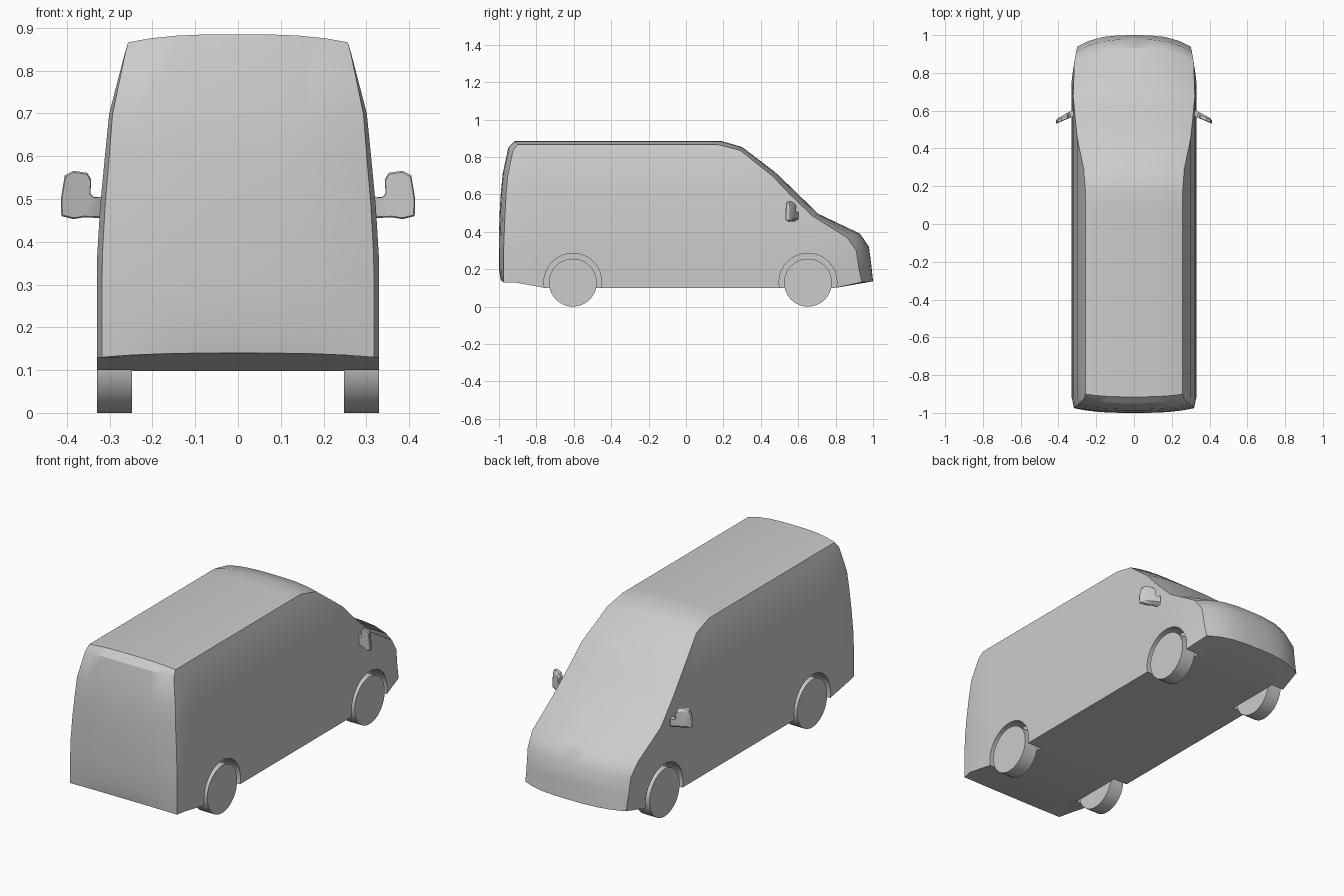
import bpy, bmesh, math

if "Cube" in bpy.data.objects:
    bpy.data.objects.remove(bpy.data.objects["Cube"])

grey = bpy.data.materials.new("light grey")
grey.diffuse_color = (0.6, 0.6, 0.6, 1)
grey.use_nodes = True
grey.node_tree.nodes["Principled BSDF"].inputs["Base Color"].default_value = grey.diffuse_color


def finish(name, bm):
    bmesh.ops.remove_doubles(bm, verts=bm.verts, dist=1e-5)
    bmesh.ops.recalc_face_normals(bm, faces=bm.faces)
    me = bpy.data.meshes.new(name)
    bm.to_mesh(me)
    bm.free()
    me.materials.append(grey)
    ob = bpy.data.objects.new(name, me)
    bpy.context.collection.objects.link(ob)
    return ob


def activate(ob):
    bpy.ops.object.select_all(action='DESELECT')
    ob.select_set(True)
    bpy.context.view_layer.objects.active = ob


def smooth(ob):
    activate(ob)
    bpy.ops.object.shade_smooth_by_angle(angle=math.radians(30))


def lerp(a, b, t):
    return a + (b - a) * t


def disc(name, side, y, z, r, x0, x1, n):
    # cylinder lying along x
    bm = bmesh.new()
    rings = [[bm.verts.new((side * x, y + r * math.sin(2 * math.pi * i / n),
                            z + r * math.cos(2 * math.pi * i / n)))
              for i in range(n)] for x in (x0, x1)]
    for i in range(n):
        j = (i + 1) % n
        bm.faces.new((rings[0][i], rings[0][j], rings[1][j], rings[1][i]))
    for ring in rings:
        bm.faces.new(ring)
    return finish(name, bm)


# Body levels: edge z, wall half width, rear edge y, rear centre (y, z),
# front edge y, front centre (y, z)
LEVELS = [
    (.13, .330, -.975, -.990, .14, .940, 1.00, .135),
    (.20, .330, -.975, -1.00, .20, .925, .990, .23),
    (.30, .330, -.975, -1.00, .30, .910, .978, .32),
    (.37, .329, -.973, -1.00, .37, .860, .930, .39),
    (.485, .322, -.968, -.997, .49, .675, .705, .497),
    (.60, .311, -.962, -.990, .61, .555, .585, .615),
    (.70, .301, -.953, -.980, .71, .460, .475, .72),
    (.835, .266, -.925, -.950, .85, .290, .300, .853),
    (.866, .257, -.900, -.915, .885, .170, .190, .885),
]
COLS = [0, .03, .12, .3, .5, .7, .84, .92, 1]
ACROSS = [-1, -.8, -.55, -.28, 0, .28, .55, .8, 1]


def wall_point(lv, f):
    z, w, yr, _, _, yf, _, _ = lv
    y = lerp(yr, yf, f)
    nose = min(max((y - .75) / .19, 0), 1)
    tail = min(max((-.92 - y) / .05, 0), 1)
    if lv is LEVELS[0] and .1 < f < .95:
        z = .098                       # sill height between the bumpers
    return (w - .03 * nose ** 1.5 - .012 * tail, y, z)


bm = bmesh.new()
grid = [[wall_point(lv, f) for f in COLS] for lv in LEVELS]


def quad(*pts):
    bm.faces.new([bm.verts.new(p) for p in pts])


# side walls
for s in (-1, 1):
    g = [[(s * x, y, z) for x, y, z in row] for row in grid]
    for a, b in zip(g, g[1:]):
        for i in range(len(COLS) - 1):
            quad(a[i], a[i + 1], b[i + 1], b[i])

# crowned band running up the tail, along the roof and down the nose
band = [(grid[k][0], (lv[3], lv[4])) for k, lv in enumerate(LEVELS)]
top = LEVELS[-1]
band += [(grid[-1][i], (lerp(top[3], top[6], COLS[i]), top[4]))
         for i in range(1, len(COLS) - 1)]
band += [(grid[k][-1], (LEVELS[k][6], LEVELS[k][7]))
         for k in reversed(range(len(LEVELS)))]


def band_row(edge, centre):
    return [(t * edge[0], lerp(centre[0], edge[1], abs(t) ** 3),
             lerp(centre[1], edge[2], abs(t) ** 3)) for t in ACROSS]


rows = [band_row(*b) for b in band]
# underside
under = [rows[0]] + [[(t * p[0], p[1], p[2]) for t in ACROSS]
                     for p in grid[0][1:-1]] + [rows[-1]]
for strip in (rows, under):
    for a, b in zip(strip, strip[1:]):
        for i in range(len(ACROSS) - 1):
            quad(a[i], a[i + 1], b[i + 1], b[i])
body = finish("van_body", bm)

# wheel arches and wheels
for s, side in ((-1, "left"), (1, "right")):
    for y, end in ((-.605, "rear"), (.652, "front")):
        cutter = disc("arch_cutter", s, y, .13, .155, .246, .5, 32)
        cutter.hide_render = True
        mod = body.modifiers.new("arch", 'BOOLEAN')
        mod.operation = 'DIFFERENCE'
        mod.solver = 'EXACT'
        mod.object = cutter
        activate(body)
        bpy.ops.object.modifier_apply(modifier=mod.name)
        bpy.data.objects.remove(cutter)
        smooth(disc(f"{end}_{side}_wheel", s, y, .128, .128, .248, .329, 40))
smooth(body)

# wing mirrors with stem, swept outline and domed shell
OUTLINE = [(.312, .455), (.36, .457), (.385, .453), (.413, .46), (.414, .50),
           (.405, .555), (.385, .566), (.352, .561), (.343, .545),
           (.345, .512), (.335, .503), (.312, .505)]
for s, side in ((-1, "left"), (1, "right")):
    bm = bmesh.new()
    rings = []
    for dy, k in ((0, .94), (.004, 1), (.018, .95), (.03, .72)):
        rings.append([bm.verts.new((s * lerp(.37, x, k),
                                    .565 + dy - .4 * (x - .33),
                                    lerp(.505, z, k))) for x, z in OUTLINE])
    n = len(OUTLINE)
    for a, b in zip(rings, rings[1:]):
        for i in range(n):
            j = (i + 1) % n
            bm.faces.new((a[i], a[j], b[j], b[i]))
    bm.faces.new(rings[0])
    bm.faces.new(rings[-1])
    smooth(finish(f"{side}_mirror", bm))
